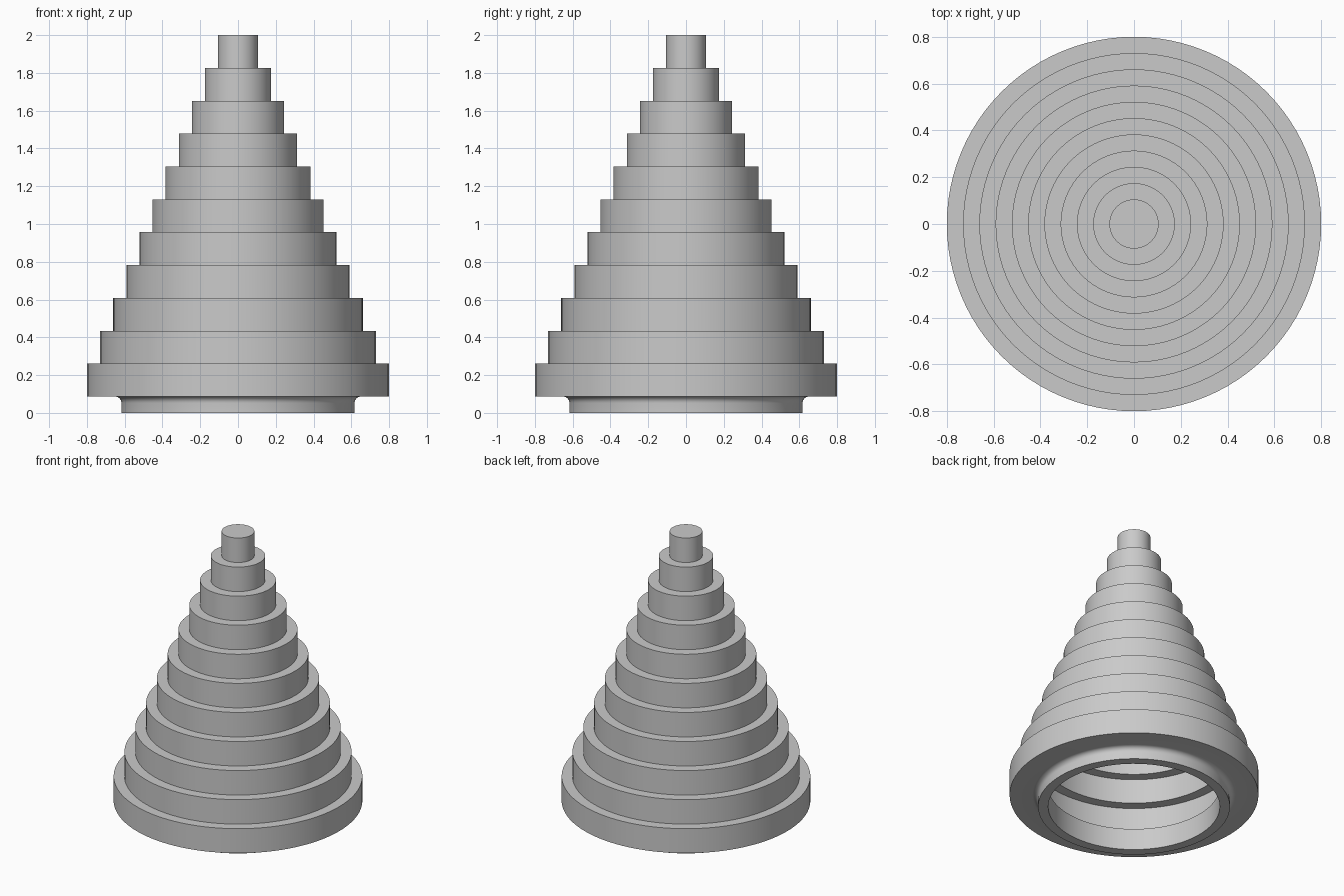
import bpy, bmesh, math

cube = bpy.data.objects.get("Cube")
if cube:
    bpy.data.objects.remove(cube, do_unlink=True)

TIERS = 11
RIM_H = 0.087          # height of the foot ring
STEP_H = (2.0 - RIM_H) / TIERS
STEP_R = 0.0695        # radius lost per tier
BASE_R = 0.8
WALL = 0.065           # shell thickness
FOOT_R, FILLET = 0.617, 0.035
SEGMENTS = 96

grey = bpy.data.materials.new("plain grey")
grey.use_nodes = True
colour = (0.59, 0.59, 0.59, 1)
grey.diffuse_color = colour
grey.node_tree.nodes["Principled BSDF"].inputs["Base Color"].default_value = colour


def arc(cx, cz, radius, start, end, steps=6):
    """Profile points along a quarter round."""
    angles = [math.radians(start + (end - start) * i / steps) for i in range(steps + 1)]
    return [(cx + radius * math.cos(a), cz + radius * math.sin(a)) for a in angles]


# Foot ring, with a fillet under the rim and a straight bore with a lip inside
outside = [(FOOT_R, 0)] + arc(FOOT_R + FILLET, RIM_H - FILLET, FILLET, 180, 90)
inside = [(FOOT_R - WALL, 0), (FOOT_R - WALL, RIM_H + WALL)]

# Stepped tiers outside, and the same steps set in by the wall thickness
floor = RIM_H + WALL
for i in range(TIERS):
    r, z = BASE_R - STEP_R * i, RIM_H + STEP_H * i
    outside += [(r, z), (r, z + STEP_H)]
    ceiling = z + STEP_H - WALL
    inside += [(r - WALL, floor), (r - WALL, ceiling)]
    floor = ceiling

# Solid wall profile from the axis at the top, down the outside and up the inside
profile = [(0, 2.0)] + outside[::-1] + inside + [(0, floor)]

# Turn the profile around the vertical axis
bm = bmesh.new()
verts = [bm.verts.new((x, 0, z)) for x, z in profile]
edges = [bm.edges.new(pair) for pair in zip(verts, verts[1:])]
bmesh.ops.spin(bm, geom=verts + edges, cent=(0, 0, 0), axis=(0, 0, 1),
               angle=math.tau, steps=SEGMENTS, use_merge=False)
bmesh.ops.remove_doubles(bm, verts=bm.verts, dist=1e-5)
bmesh.ops.dissolve_degenerate(bm, edges=bm.edges, dist=1e-6)
bmesh.ops.recalc_face_normals(bm, faces=bm.faces)

mesh = bpy.data.meshes.new("stepped_cone")
bm.to_mesh(mesh)
bm.free()
mesh.materials.append(grey)
cone = bpy.data.objects.new("stepped_cone", mesh)
bpy.context.collection.objects.link(cone)

bpy.ops.object.select_all(action="DESELECT")
cone.select_set(True)
bpy.context.view_layer.objects.active = cone
bpy.ops.object.shade_smooth_by_angle(angle=math.radians(30))
